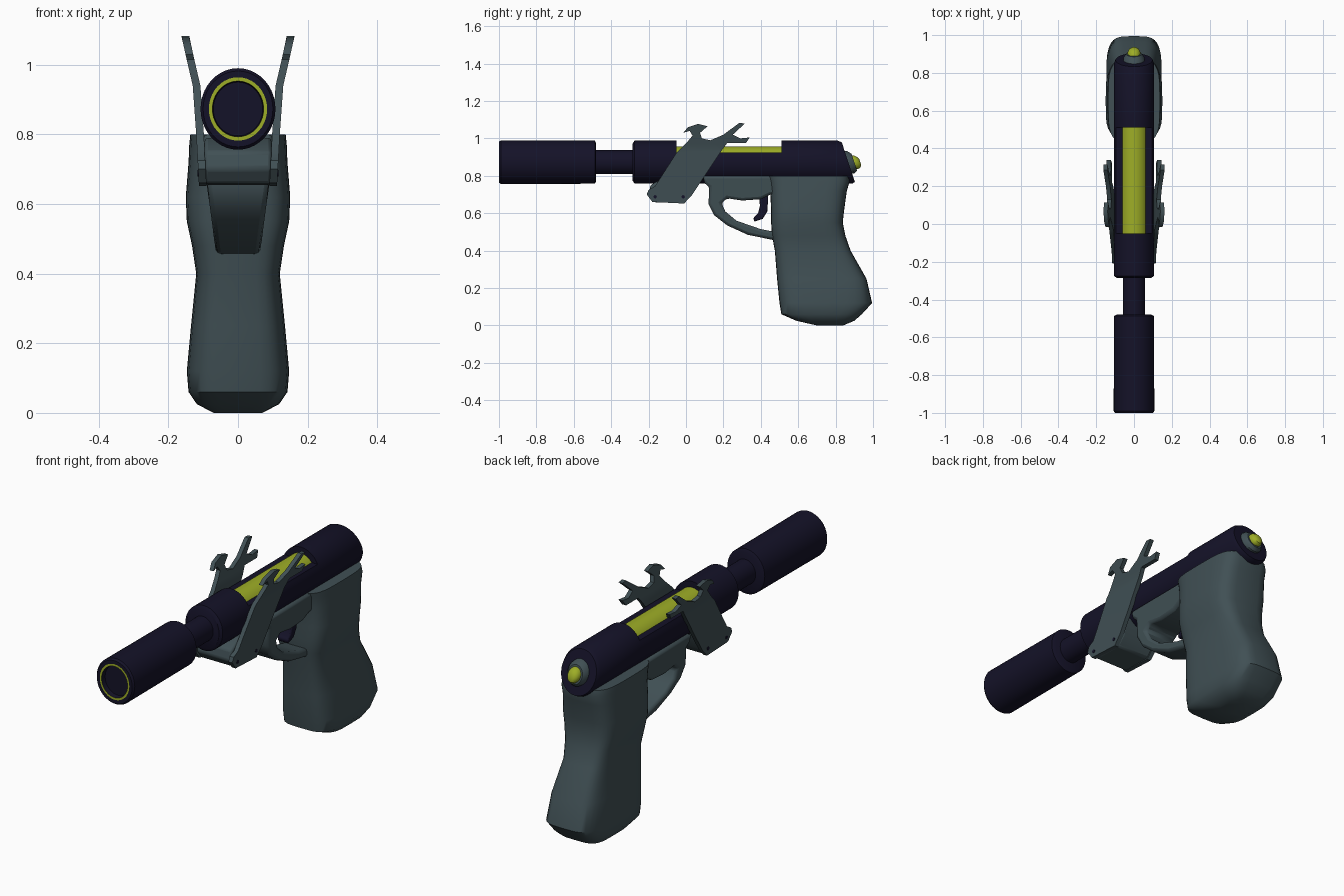
import bpy, bmesh
from math import sin, cos, pi, radians, copysign
from mathutils import Vector

cube = bpy.data.objects.get("Cube")
if cube:
    bpy.data.objects.remove(cube, do_unlink=True)

AXIS_Z = 0.873      # height of the barrel axis
SQUASH = 0.92       # barrel is slightly narrower than tall
SLANT = 0.33        # lean of the slide's rear face


def material(name, rgb):
    mat = bpy.data.materials.new(name)
    mat.use_nodes = True
    mat.diffuse_color = (*rgb, 1)
    mat.node_tree.nodes["Principled BSDF"].inputs["Base Color"].default_value = (*rgb, 1)
    return mat


NAVY = material("dark navy", (0.007, 0.006, 0.021))
GREY = material("slate grey", (0.052, 0.08, 0.09))
YELLOW = material("acid yellow", (0.34, 0.42, 0.02))


def finish(bm, name, mats, angle=35, bevel=0):
    bmesh.ops.recalc_face_normals(bm, faces=bm.faces)
    for f in bm.faces:
        f.smooth = True
    mesh = bpy.data.meshes.new(name)
    bm.to_mesh(mesh)
    bm.free()
    mesh.set_sharp_from_angle(angle=radians(angle))
    for mat in mats:
        mesh.materials.append(mat)
    obj = bpy.data.objects.new(name, mesh)
    bpy.context.collection.objects.link(obj)
    if bevel:
        mod = obj.modifiers.new("rounded edges", "BEVEL")
        mod.width, mod.segments = bevel, 2
        mod.limit_method, mod.angle_limit = "ANGLE", radians(40)
    return obj


def loft(name, rings, mats, accent=-1, **options):
    """Skin a list of equal rings; the accent band takes the second colour."""
    bm = bmesh.new()
    loops = [[bm.verts.new(p) for p in ring] for ring in rings]
    n = len(loops[0])
    for band, (a, b) in enumerate(zip(loops, loops[1:])):
        for i in range(n):
            j = (i + 1) % n
            face = bm.faces.new((a[i], a[j], b[j], b[i]))
            face.material_index = int(band == accent)
    bm.faces.new(loops[0])
    bm.faces.new(loops[-1])
    return finish(bm, name, mats, **options)


def barrel_ring(y, r, top=9, slant=0, n=40):
    """Upright ring around the barrel axis, optionally flat-topped or leaning."""
    ring = []
    for i in range(n):
        a = 2 * pi * i / n
        dz = r * sin(a)
        ring.append((r * SQUASH * cos(a), y - dz * slant, min(AXIS_Z + dz, top)))
    return ring


def lathe(name, profile, mats, accent=-1, slant=0):
    return loft(name, [barrel_ring(y, r, slant=slant) for y, r in profile], mats, accent)


def grip_ring(z, front, back, half, n=32):
    """Level rounded rectangle."""
    def soft(v):
        return copysign(abs(v) ** 0.5, v)
    mid, depth = (front + back) / 2, (back - front) / 2
    return [(half * soft(cos(2 * pi * i / n)), mid + depth * soft(sin(2 * pi * i / n)), z)
            for i in range(n)]


def blend(table, z):
    """Linear lookup in (height, value) pairs."""
    for (z0, v0), (z1, v1) in zip(table, table[1:]):
        if z <= z1:
            return v0 + (v1 - v0) * max(0, z - z0) / (z1 - z0)
    return table[-1][1]


def side_plate(name, outline, place, mats, cuts=(), **options):
    """Extrude a (y, z) outline across x; place(side, z) gives x for side 0 or 1."""
    bm = bmesh.new()
    base = bm.faces.new([bm.verts.new((0, y, z)) for y, z in outline])
    new = bmesh.ops.extrude_face_region(bm, geom=[base])["geom"]
    for v in new:
        if isinstance(v, bmesh.types.BMVert):
            v.co.x = 1
    if cuts:
        bmesh.ops.triangulate(bm, faces=[f for f in bm.faces if len(f.verts) > 4])
    for z in cuts:
        bmesh.ops.bisect_plane(bm, geom=bm.verts[:] + bm.edges[:] + bm.faces[:],
                               plane_co=(0, 0, z), plane_no=(0, 0, 1))
    for v in bm.verts:
        v.co.x = place(v.co.x, v.co.z)
    return finish(bm, name, mats, **options)


# Silencer with a coloured ring around the muzzle, and the neck behind it
lathe("silencer", [(-0.48, 0.1), (-0.487, 0.115), (-0.99, 0.117), (-1, 0.109),
                   (-1, 0.091), (-1, 0.08), (-0.975, 0.077)],
      [NAVY, YELLOW], accent=4)
lathe("barrel_neck", [(-0.5, 0.064), (-0.27, 0.064)], [NAVY])

# Slide: full round, then flattened for the window, then round to a leaning rear
FLAT, R = 0.925, 0.115
loft("slide", [barrel_ring(-0.285, 0.1), barrel_ring(-0.275, R), barrel_ring(-0.05, R),
               barrel_ring(-0.05, R, FLAT), barrel_ring(0.51, R, FLAT), barrel_ring(0.51, R),
               barrel_ring(0.85, R, slant=SLANT), barrel_ring(0.868, 0.106, slant=SLANT)],
     [NAVY])

# Glowing chamber seen through the window
lathe("window_core", [(-0.05, 0.084), (0.51, 0.084)], [YELLOW])

# Rear cap and its round button
lathe("rear_cap", [(0.84, 0.064), (0.88, 0.06), (0.9, 0.045)], [GREY], slant=SLANT)
lathe("rear_button", [(0.89, 0.036), (0.91, 0.036), (0.924, 0.028), (0.932, 0.015)],
      [YELLOW], slant=SLANT)

# Grip, from its base up to the rail under the slide
grip_rows = [
    (0, 0.7, 0.84, 0.07), (0.025, 0.59, 0.9, 0.118), (0.06, 0.51, 0.94, 0.142),
    (0.12, 0.5, 0.995, 0.147), (0.25, 0.487, 0.965, 0.135), (0.4, 0.475, 0.88, 0.12),
    (0.48, 0.46, 0.852, 0.132), (0.55, 0.455, 0.838, 0.147), (0.62, 0.455, 0.846, 0.15),
    (0.72, 0.45, 0.86, 0.142), (0.77, 0.44, 0.875, 0.14), (0.8, 0.43, 0.87, 0.137)]
loft("grip", [grip_ring(*row) for row in grip_rows], [GREY], angle=50)

# Frame rail and trigger guard in one open hook
guard_width = [(0.45, 0.062), (0.55, 0.075), (0.66, 0.09), (0.8, 0.1)]
guard = [(0.09, 0.8), (0.1, 0.76), (0.125, 0.74), (0.12, 0.65), (0.15, 0.59), (0.22, 0.535),
         (0.33, 0.485), (0.5, 0.45), (0.5, 0.495), (0.4, 0.515), (0.27, 0.56),
         (0.21, 0.61), (0.19, 0.655), (0.22, 0.68), (0.3, 0.668), (0.4, 0.675),
         (0.45, 0.7), (0.5, 0.7), (0.5, 0.8)]
side_plate("trigger_guard", guard, lambda s, z: (2 * s - 1) * blend(guard_width, z),
           [GREY], bevel=0.014)

# Curved trigger
trigger = [(0.39, 0.7), (0.395, 0.64), (0.385, 0.6), (0.36, 0.575), (0.365, 0.555),
           (0.41, 0.57), (0.435, 0.61), (0.44, 0.7)]
side_plate("trigger", trigger, lambda s, z: (s - 0.5) * 0.06, [NAVY], bevel=0.006)

# Bracket block under the barrel
bracket = [(-0.19, 0.75), (-0.2, 0.7), (-0.17, 0.658), (-0.01, 0.655), (0.03, 0.7),
           (0.06, 0.79), (-0.12, 0.79)]
side_plate("bracket", bracket, lambda s, z: (2 * s - 1) * 0.096, [GREY], bevel=0.01)

# Forked sight arms, flaring outward towards their prongs, with two bolts each
arm = [(-0.2, 0.725), (-0.21, 0.7), (-0.18, 0.66), (-0.01, 0.652), (0.03, 0.695),
       (0.19, 0.935), (0.22, 0.975), (0.32, 0.975), (0.34, 1.005), (0.29, 1), (0.25, 1.02),
       (0.315, 1.08), (0.285, 1.083), (0.2, 1.02), (0.13, 0.99), (0.085, 1),
       (0.075, 1.03), (0.115, 1.065), (0.065, 1.078), (0.01, 1.06), (-0.015, 1.03),
       (0.02, 1.04), (0.035, 1.015), (0.01, 0.985), (-0.05, 0.925), (-0.165, 0.745)]
arm_inner = [(0.65, 0.09), (0.8, 0.098), (0.94, 0.108), (1, 0.122), (1.08, 0.14)]
for name, side in (("left", 1), ("right", -1)):
    side_plate(name + "_arm", arm,
               lambda s, z: side * (blend(arm_inner, z) + s * 0.022),
               [GREY], cuts=(0.8, 0.88, 0.94, 0.97, 1, 1.04))
    for tag, y in (("front", -0.165), ("rear", -0.015)):
        bm = bmesh.new()
        bmesh.ops.create_cone(bm, cap_ends=True, segments=12, radius1=0.009,
                              radius2=0.009, depth=0.012)
        for v in bm.verts:
            v.co = Vector((v.co.z + side * 0.11, v.co.x + y, v.co.y + 0.688))
        finish(bm, name + "_" + tag + "_bolt", [NAVY])
